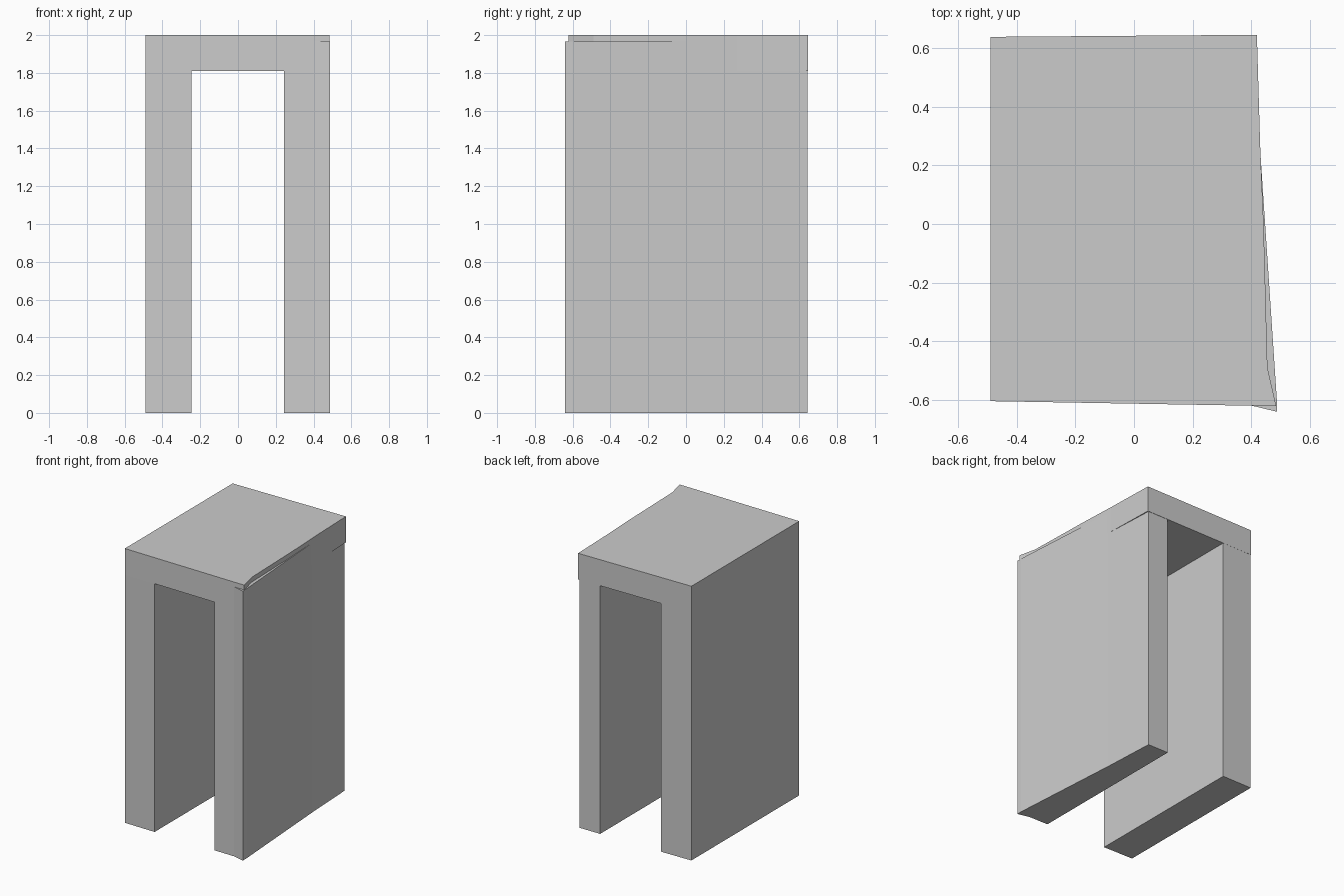
import bpy
import bmesh

if "Cube" in bpy.data.objects:
    bpy.data.objects.remove(bpy.data.objects["Cube"])


def prism(name, outline, z0, z1):
    """Extrude a flat outline (counter-clockwise) between two heights."""
    bm = bmesh.new()
    base = bm.faces.new([bm.verts.new((x, y, z0)) for x, y in outline])
    top = bmesh.ops.extrude_face_region(bm, geom=[base])["geom"]
    verts = [v for v in top if isinstance(v, bmesh.types.BMVert)]
    bmesh.ops.translate(bm, vec=(0, 0, z1 - z0), verts=verts)
    bmesh.ops.recalc_face_normals(bm, faces=bm.faces)
    mesh = bpy.data.meshes.new(name)
    bm.to_mesh(mesh)
    bm.free()
    obj = bpy.data.objects.new(name, mesh)
    bpy.context.collection.objects.link(obj)
    return obj


# Lintel slab with a slightly bent right edge
prism("top_slab", [(-0.49, -0.604), (0.485, -0.621), (0.455, -0.49), (0.442, 0.0),
                   (0.43, 0.27), (0.419, 0.645), (-0.49, 0.638)], 1.81, 2.0)

# Left wall
prism("left_wall", [(-0.489, -0.603), (-0.247, -0.608), (-0.247, 0.639),
                    (-0.489, 0.637)], 0, 1.965)

# Right wall, flaring past the slab at the front corner
prism("right_wall", [(0.243, -0.616), (0.40, -0.619), (0.487, -0.64), (0.487, -0.60),
                     (0.431, 0.24), (0.411, 0.642), (0.243, 0.642)], 0, 1.965)
